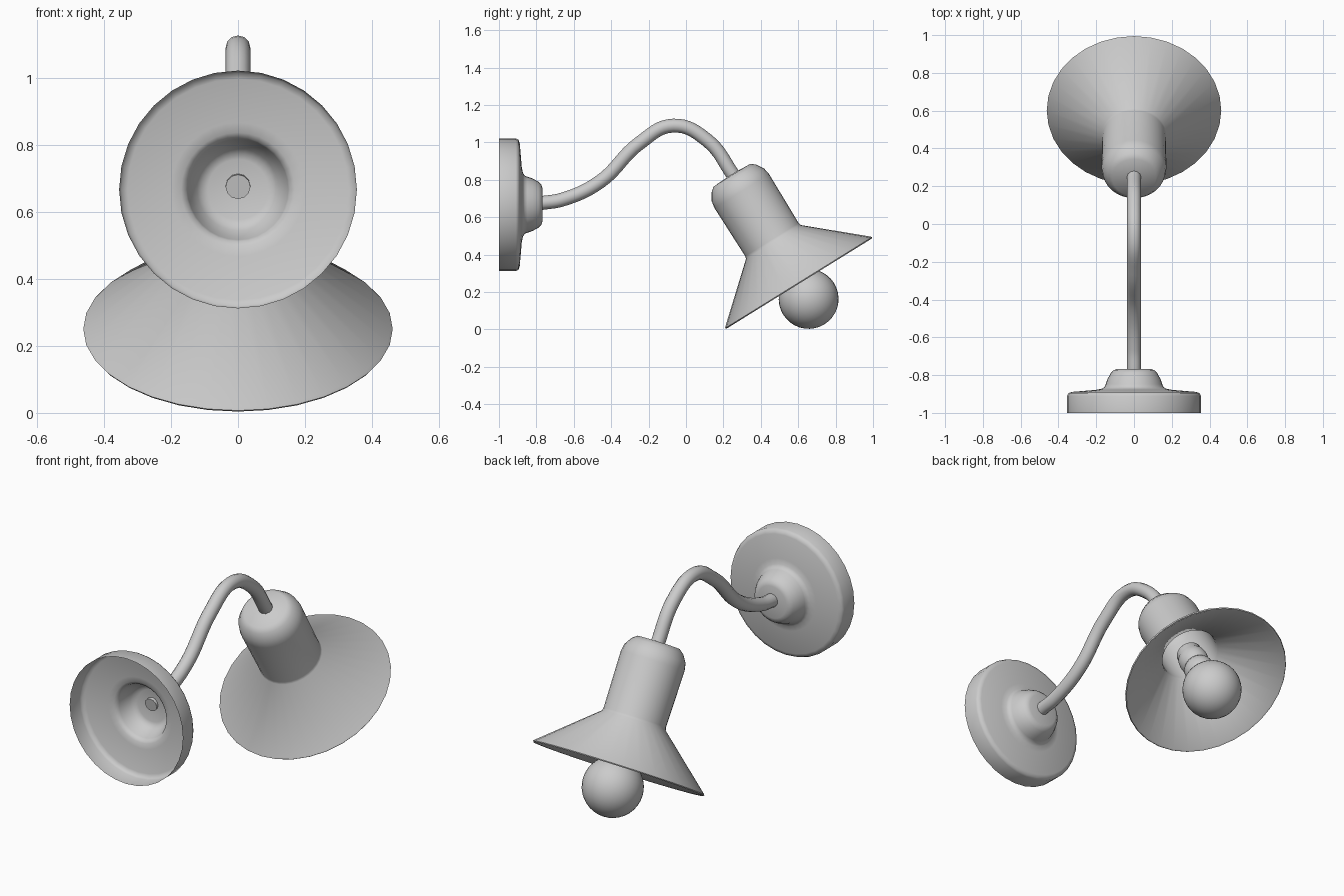
import bpy, bmesh, math
from mathutils import Matrix

if "Cube" in bpy.data.objects:
    bpy.data.objects.remove(bpy.data.objects["Cube"])


def lathe(name, profile, matrix, segments=32, sharp=40):
    """Spin a (radius, height) profile around local z and place it."""
    bm = bmesh.new()
    verts = [bm.verts.new((r, 0, h)) for r, h in profile]
    edges = [bm.edges.new(pair) for pair in zip(verts, verts[1:])]
    bmesh.ops.spin(bm, geom=verts + edges, cent=(0, 0, 0), axis=(0, 0, 1),
                   angle=math.tau, steps=segments)
    bmesh.ops.remove_doubles(bm, verts=bm.verts, dist=1e-4)
    bmesh.ops.recalc_face_normals(bm, faces=bm.faces)
    mesh = bpy.data.meshes.new(name)
    bm.to_mesh(mesh)
    bm.free()
    obj = bpy.data.objects.new(name, mesh)
    bpy.context.collection.objects.link(obj)
    obj.matrix_world = matrix
    smooth(obj, sharp)
    return obj


def smooth(obj, angle):
    bpy.ops.object.select_all(action='DESELECT')
    obj.select_set(True)
    bpy.context.view_layer.objects.active = obj
    bpy.ops.object.shade_smooth_by_angle(angle=math.radians(angle))


# Wall plate: pressed shell, open at the back
wall = Matrix.Translation((0, -1, 0.667)) @ Matrix.Rotation(math.radians(-90), 4, 'X')
lathe("wall_plate", [(0.355, 0), (0.355, 0.09), (0.348, 0.104), (0.33, 0.111),
                     (0.20, 0.122), (0.17, 0.128), (0.155, 0.138), (0.15, 0.152),
                     (0.14, 0.18), (0.122, 0.212), (0.108, 0.226), (0.09, 0.232),
                     (0, 0.232)], wall, sharp=60)

# Swan-neck arm
path = [(-0.78, 0.675), (-0.66, 0.695), (-0.46, 0.79), (-0.25, 0.995),
        (-0.068, 1.09), (0.115, 1.01), (0.26, 0.815)]
curve = bpy.data.curves.new("arm", 'CURVE')
curve.dimensions = '3D'
curve.bevel_depth = 0.037
curve.bevel_resolution = 4
curve.resolution_u = 8
curve.use_fill_caps = True
spline = curve.splines.new('BEZIER')
spline.bezier_points.add(len(path) - 1)
for point, (y, z) in zip(spline.bezier_points, path):
    point.co = (0, y, z)
    point.handle_left_type = point.handle_right_type = 'AUTO'
arm = bpy.data.objects.new("arm", curve)
bpy.context.collection.objects.link(arm)
bpy.ops.object.select_all(action='DESELECT')
arm.select_set(True)
bpy.context.view_layer.objects.active = arm
bpy.ops.object.convert(target='MESH')
smooth(arm, 50)

# Tilted lamp head: shade and socket cup as one thin double wall
head = Matrix.Translation((0, 0.604, 0.247)) @ Matrix.Rotation(math.radians(31.8), 4, 'X')
lathe("shade", [(0, 0.685), (0.115, 0.68), (0.14, 0.66), (0.165, 0.62), (0.172, 0.58),
                (0.168, 0.275), (0.172, 0.26), (0.455, 0.012), (0.462, 0.004),
                (0.458, -0.002), (0.448, 0.0), (0.16, 0.25), (0.155, 0.27),
                (0.158, 0.58), (0.13, 0.65), (0, 0.67)], head, sharp=60)

# Bulb with stepped base
R, C = 0.16, -0.098
bulb = [(R * math.sin(a), C - R * math.cos(a))
        for a in (math.radians(d) for d in range(0, 151, 10))]
base = [(0.07, 0.05), (0.08, 0.07), (0.083, 0.095), (0.08, 0.125), (0.068, 0.145),
        (0.077, 0.165), (0.08, 0.195), (0.077, 0.225), (0.068, 0.245),
        (0.07, 0.27), (0.05, 0.295), (0, 0.30)]
lathe("bulb", bulb + base, head, sharp=50)
